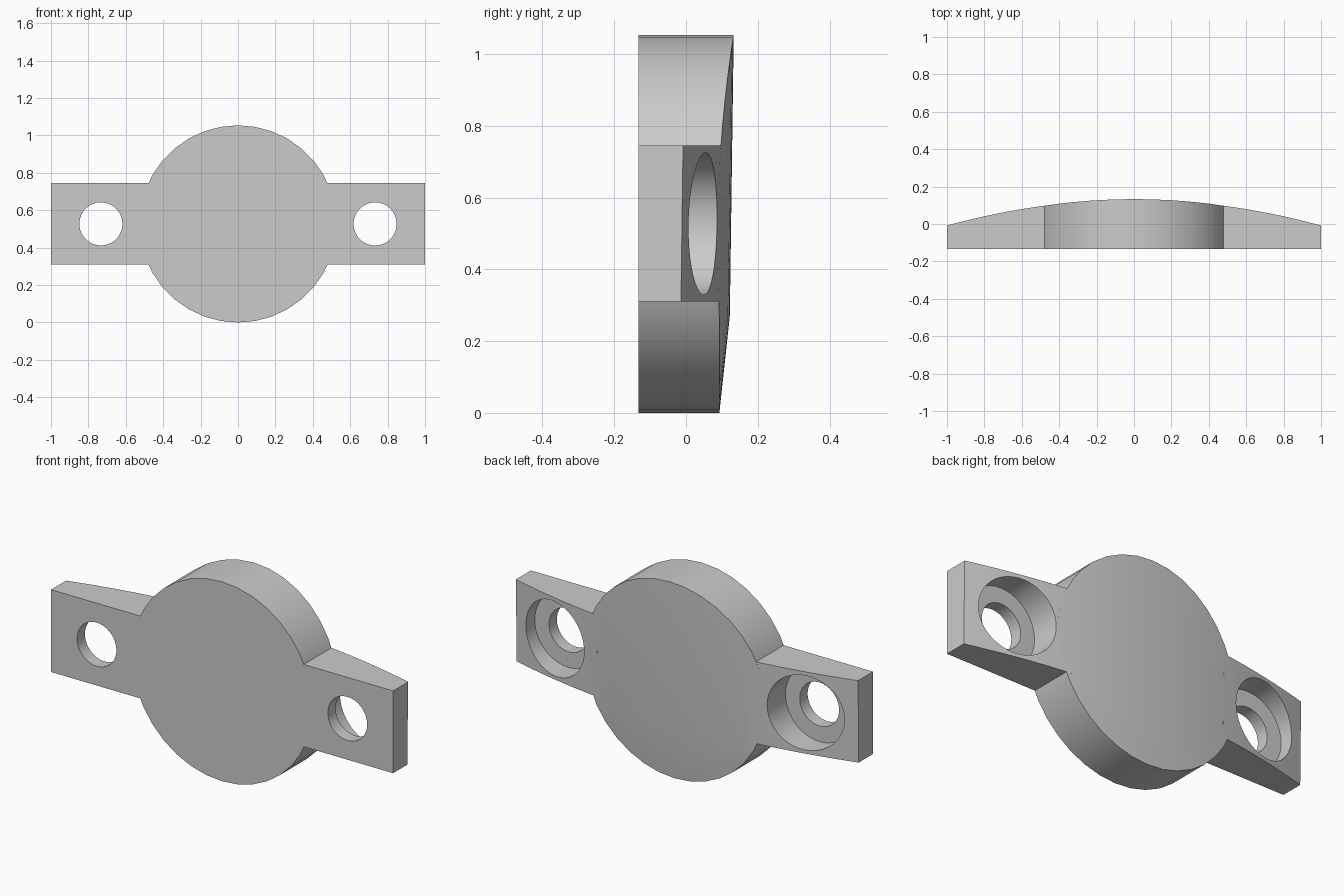
import bpy, bmesh, math

cube = bpy.data.objects.get("Cube")
if cube:
    bpy.data.objects.remove(cube, do_unlink=True)

FRONT, MID, R = -0.133, 0.527, 0.527
BAR_LOW, BAR_HIGH = 0.31, 0.745

grey = bpy.data.materials.new("plain grey")
grey.use_nodes = True
grey.diffuse_color = (0.6, 0.6, 0.6, 1)
grey.node_tree.nodes["Principled BSDF"].inputs["Base Color"].default_value = (0.6, 0.6, 0.6, 1)


def back(x, z):
    """Depth of the gently arched, slightly tilted back."""
    return 0.133 - 0.137 * x * x - 0.0135 * (2 * R - z)


def hull(name, points):
    bm = bmesh.new()
    for p in points:
        bm.verts.new(p)
    result = bmesh.ops.convex_hull(bm, input=bm.verts)
    loose = set(result["geom_interior"] + result["geom_unused"])
    bmesh.ops.delete(bm, geom=[v for v in loose if isinstance(v, bmesh.types.BMVert)], context="VERTS")
    bmesh.ops.dissolve_limit(bm, angle_limit=0.002, verts=bm.verts, edges=bm.edges)
    bmesh.ops.recalc_face_normals(bm, faces=bm.faces)
    mesh = bpy.data.meshes.new(name)
    bm.to_mesh(mesh)
    bm.free()
    mesh.materials.append(grey)
    ob = bpy.data.objects.new(name, mesh)
    bpy.context.collection.objects.link(ob)
    return ob


def combine(target, tool, operation):
    """Apply a boolean and drop the tool."""
    mod = target.modifiers.new("Boolean", "BOOLEAN")
    mod.operation, mod.solver, mod.object = operation, "EXACT", tool
    bpy.ops.object.select_all(action="DESELECT")
    bpy.context.view_layer.objects.active = target
    target.select_set(True)
    bpy.ops.object.modifier_apply(modifier=mod.name)
    bpy.data.objects.remove(tool, do_unlink=True)


def drill(x, radius, start, end):
    bpy.ops.mesh.primitive_cylinder_add(
        vertices=64, radius=radius, depth=end - start,
        location=(x, (start + end) / 2, MID), rotation=(math.pi / 2, 0, 0))
    ob = bpy.context.object
    ob.name = "hole_cutter"
    ob.hide_render = True
    ob.data.materials.append(grey)
    return ob


# Round centre with arched back and a chamfered lower edge
points = []
for i in range(36):
    a = math.tau * i / 36
    x, z = R * math.sin(a), MID + R * math.cos(a)
    rim = back(x, z) if z > BAR_LOW else 0.093
    points += [(x, FRONT, z), (x, rim, z)]
for i in range(-4, 5):
    x, z = i * 0.1, 0.27
    low = MID - math.sqrt(R * R - x * x)
    points.append((x, min(back(x, z), 0.093 + 0.108 * (z - low)), z))
body = hull("mounting_plate", points)

# Side bars, tapering towards the ends
for side in (-1, 1):
    points = []
    for i in range(9):
        x = 0.45 + 0.55 * i / 8
        for z in (BAR_LOW, BAR_HIGH):
            points += [(side * x, FRONT, z), (side * x, back(x, z), z)]
    combine(body, hull("side_bar", points), "UNION")

# Counterbored screw holes
for side in (-1, 1):
    combine(body, drill(side * 0.733, 0.115, -0.4, 0.4), "DIFFERENCE")
    combine(body, drill(side * 0.733, 0.198, -0.067, 0.4), "DIFFERENCE")

bpy.context.view_layer.objects.active = body
body.select_set(True)
bpy.ops.object.shade_smooth_by_angle(angle=math.radians(20))
